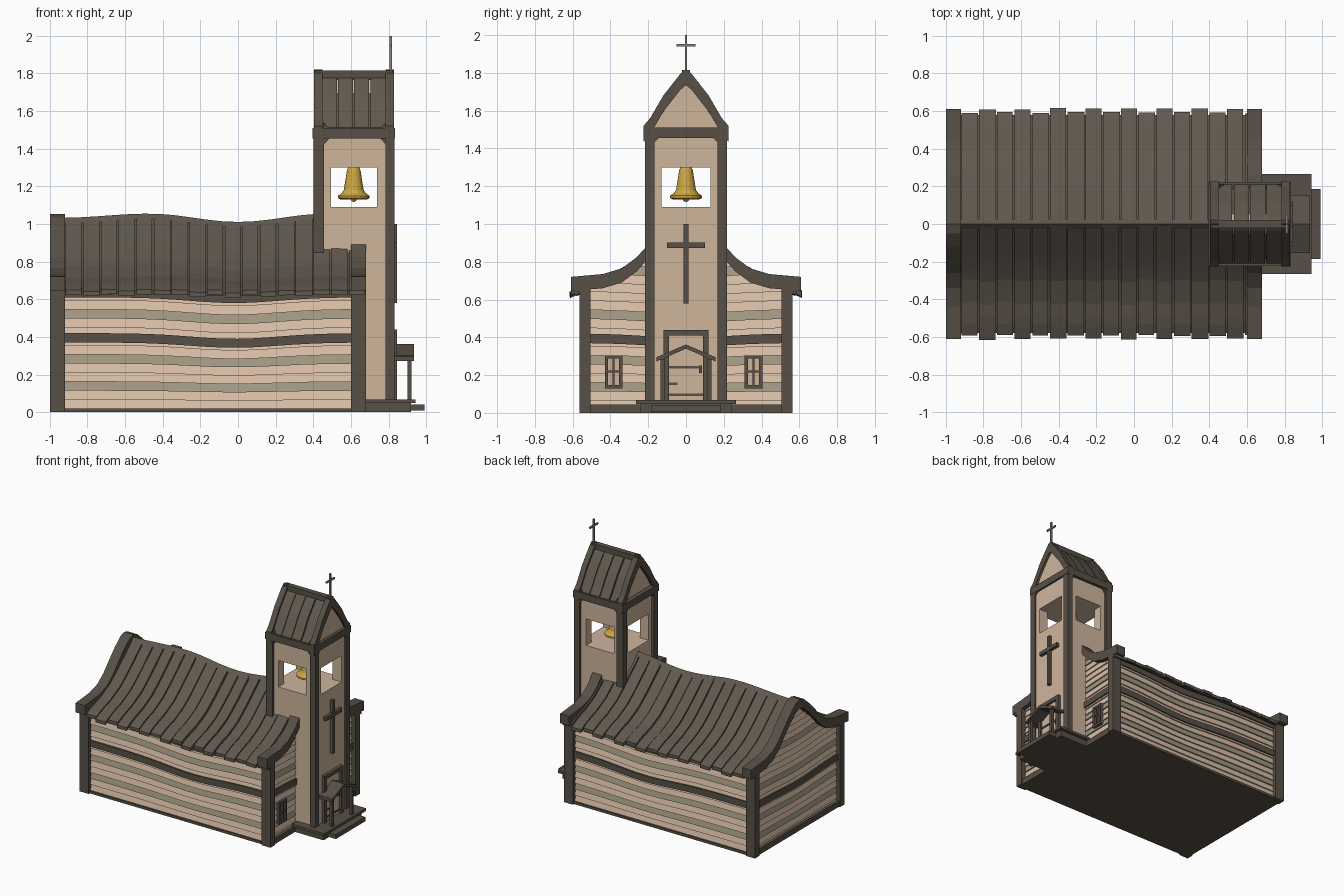
import bpy, bmesh, math, random

random.seed(4)
if "Cube" in bpy.data.objects:
    bpy.data.objects.remove(bpy.data.objects["Cube"])


def material(name, *rgb):
    m = bpy.data.materials.new(name)
    m.use_nodes = True
    m.diffuse_color = (*rgb, 1)
    node = m.node_tree.nodes["Principled BSDF"]
    node.inputs["Base Color"].default_value = (*rgb, 1)
    node.inputs["Roughness"].default_value = 0.9
    return m


TRIM = material("dark timber", 0.095, 0.08, 0.062)
ROOF = material("roof boards", 0.118, 0.098, 0.076)
PLASTER = material("tan plaster", 0.62, 0.46, 0.335)
TAN = material("tan siding", 0.70, 0.52, 0.39)
GREY = material("grey green siding", 0.36, 0.32, 0.225)
GOLD = material("bell gold", 0.62, 0.39, 0.06)
IRON = material("pale iron", 0.25, 0.215, 0.17)


def build(name, lofts):
    """One object from (rings, material) pairs; rings are equal-length loops."""
    bm = bmesh.new()
    mats = []
    for rings, mat in lofts:
        if mat not in mats:
            mats.append(mat)
        vs = [[bm.verts.new(p) for p in ring] for ring in rings]
        n = len(vs[0])
        faces = [bm.faces.new(vs[0]), bm.faces.new(vs[-1])]
        for a, b in zip(vs, vs[1:]):
            for i in range(n):
                j = (i + 1) % n
                faces.append(bm.faces.new((a[i], a[j], b[j], b[i])))
        for f in faces:
            f.material_index = mats.index(mat)
    bmesh.ops.recalc_face_normals(bm, faces=bm.faces)
    me = bpy.data.meshes.new(name)
    bm.to_mesh(me)
    bm.free()
    for m in mats:
        me.materials.append(m)
    ob = bpy.data.objects.new(name, me)
    bpy.context.collection.objects.link(ob)
    return ob


def block(x0, x1, y0, y1, z0, z1, mat=TRIM):
    return ([[(x0, y0, z), (x1, y0, z), (x1, y1, z), (x0, y1, z)] for z in (z0, z1)], mat)


def box(name, *args):
    return build(name, [block(*args)])


def interp(pts, t):
    for (a, u), (b, v) in zip(pts, pts[1:]):
        if t <= b:
            k = max(0, (t - a) / (b - a))
            return u + (v - u) * k
    return pts[-1][1]


def steps(a, b, n):
    return [a + (b - a) * i / n for i in range(n + 1)]


# Roof cross-sections as (distance from ridge, height)
SLOPE = [(0, 1.03), (0.1, 0.94), (0.2, 0.852), (0.3, 0.775), (0.42, 0.715), (0.52, 0.685), (0.61, 0.642)]
RAKE = [(0, 1.052), (0.05, 1.035), (0.12, 0.975), (0.2, 0.892), (0.26, 0.825),
        (0.34, 0.765), (0.44, 0.735), (0.61, 0.72)]
SPIRE = [(0, 1.82), (0.03, 1.795), (0.12, 1.68), (0.19, 1.56), (0.225, 1.52)]
PORCH = [(0, 0.362), (0.155, 0.295)]


def ridge_wave(x):
    return 0.022 * math.cos((x + 0.47) * math.pi / 0.47) * (1 if x > -0.47 else 0.5) + (0 if x > -0.47 else 0.011)


def wall_wave(x, z):
    return -0.03 * min(1, z / 0.4) * math.exp(-((x + 0.02) / 0.33) ** 2)


def rake(name, prof, x0, x1, thick, mat=TRIM):
    ys = [-y for y, z in reversed(prof)] + [y for y, z in prof[1:]]
    rings = []
    for y in ys:
        z = interp(prof, abs(y))
        rings.append([(x0, y, z), (x1, y, z), (x1, y, z - thick), (x0, y, z - thick)])
    return build(name, [(rings, mat)])


def boards(name, place, span, cap, rows):
    """Overlapping clapboards with every few rows painted grey green."""
    lofts = []
    h = 0.048
    for r in range(rows):
        z0 = 0.018 + r * h
        a, b = span(z0)
        if b - a < 0.03:
            continue
        rings = []
        for t in steps(a, b, 16):
            z1 = max(z0 + 0.002, min(z0 + h + 0.006, cap(t)))
            rings.append([place(t, 0.014, z0), place(t, 0.002, z1), place(t, -0.02, z1), place(t, -0.02, z0)])
        lofts.append((rings, GREY if r in (2, 5, 10, 15) else TAN))
    build(name, lofts)


# Floor and sills
box("floor", -0.99, 0.67, -0.55, 0.55, 0, 0.02, TRIM)
for x0, x1, name in ((-0.99, -0.94, "back_sill"), (0.62, 0.67, "front_sill")):
    box(name, x0, x1, -0.52, 0.52, 0.005, 0.045)

# Long walls: siding and sagging mid rail
for s, side in ((1, "left"), (-1, "right")):
    def on_wall(x, out, z):
        return (x, s * (0.525 + out), z + wall_wave(x, z))
    boards(side + "_wall_siding", on_wall, lambda z: (-0.94, 0.62), lambda t: 9, 13)
    rings = [[on_wall(x, o, z) for o, z in ((0, 0.37), (0.022, 0.37), (0.022, 0.42), (0, 0.42))]
             for x in steps(-0.94, 0.62, 20)]
    build(side + "_wall_rail", [(rings, TRIM)])
    rings = [[on_wall(x, o, z) for o, z in ((-0.02, 0.61), (0.02, 0.61), (0.02, 0.66), (-0.02, 0.66))]
             for x in steps(-0.94, 0.62, 20)]
    build(side + "_wall_plate", [(rings, TRIM)])
    for x in (-1, 0.6):
        build(side + "_corner_post", [block(x, x + 0.08, s * 0.505, s * 0.563, 0, 0.67)])

# Gable walls, clipped under the roof curve
def gable_span(z):
    y = 0.53
    while y > 0 and interp(SLOPE, y) - 0.02 < z + 0.004:
        y -= 0.01
    return -y, y


for s, x, end in ((1, 0.635, "front"), (-1, 0.96, "back")):
    def on_gable(y, out, z):
        return (s * (x + out), y, z - 0.022 * min(1, z / 0.4) * math.exp(-(y / 0.3) ** 2))
    boards(end + "_gable_siding", on_gable, gable_span, lambda y: interp(SLOPE, abs(y)) - 0.01, 21)
    rings = [[on_gable(y, o, z) for o, z in ((0, 0.37), (0.022, 0.37), (0.022, 0.42), (0, 0.42))]
             for y in steps(-0.52, 0.52, 20)]
    build(end + "_gable_rail", [(rings, TRIM)])

rake("back_rake", RAKE, -1, -0.92, 0.075)
rake("front_rake", RAKE, 0.6, 0.68, 0.075)


# Main roof: dark underlay and curved boards of uneven length
def roof_strip(x0, x1, s, reach, lift, thick):
    rings = []
    for y in steps(0, reach, 10):
        ring = []
        for x, d in ((x0, 0), (x1, 0), (x1, thick), (x0, thick)):
            z = interp(SLOPE, y) + ridge_wave(x) * (1 - 0.8 * y / 0.61)
            ring.append((x, s * y, z + lift - d))
        rings.append(ring)
    return rings


for s, side in ((1, "left"), (-1, "right")):
    lofts = []
    edges = steps(-0.92, 0.68, 17)
    for i, (a, b) in enumerate(zip(edges, edges[1:])):
        reach = (0.612 if i % 2 else 0.592) + random.uniform(-0.004, 0.004)
        lofts.append((roof_strip(a + 0.003, b - random.uniform(0.002, 0.008), s, reach,
                                 random.uniform(-0.005, 0.003), 0.025), ROOF))
        lofts.append((roof_strip(a, b, s, 0.58, -0.018, 0.015), TRIM))
    build(side + "_roof_boards", lofts)
rings = []
for x in steps(-0.92, 0.42, 16):
    z = 1.025 + ridge_wave(x)
    rings.append([(x, -0.025, z - 0.02), (x, 0, z + 0.008), (x, 0.025, z - 0.02)])
build("ridge_cap", [(rings, ROOF)])

# Bell tower: shaft, belfry pillars, head
parts = [block(0.42, 0.82, -0.2, 0.2, 0.02, 1.09, PLASTER), block(0.42, 0.82, -0.2, 0.2, 1.3, 1.5, PLASTER)]
for x0, x1 in ((0.42, 0.495), (0.74, 0.82)):
    for y0, y1 in ((-0.2, -0.13), (0.13, 0.2)):
        parts.append(block(x0, x1, y0, y1, 1.09, 1.3, PLASTER))
parts.append(([[(x, -0.19, 1.49), (x, 0.19, 1.49), (x, 0, 1.77)] for x in (0.43, 0.81)], PLASTER))
build("tower_body", parts)

# Tower frame: corner posts, head band, corner knees
frame = []
for s in (-1, 1):
    for x0, x1 in ((0.4, 0.457), (0.785, 0.832)):
        frame.append(block(x0, x1, s * 0.168, s * 0.218, 0.02, 1.5))
    frame.append(block(0.395, 0.835, s * 0.18, s * 0.224, 1.455, 1.51))
    for x, d in ((0.455, 0.035), (0.787, -0.035)):
        frame.append(([[(x, y, 1.42), (x, y, 1.46), (x + d, y, 1.46)] for y in (s * 0.195, s * 0.215)], TRIM))
        frame.append(([[(x, y, 1.54), (x, y, 1.5), (x + d, y, 1.5)] for y in (s * 0.18, s * 0.21)], TRIM))
    for x0, x1 in ((0.402, 0.43), (0.81, 0.83)):
        frame.append(([[(x, s * 0.17, 1.43), (x, s * 0.17, 1.46), (x, s * 0.14, 1.46)] for x in (x0, x1)], TRIM))
for x0, x1 in ((0.395, 0.43), (0.805, 0.835)):
    frame.append(block(x0, x1, -0.22, 0.22, 1.455, 1.51))
build("tower_frame", frame)

# Tower roof
rake("tower_back_rake", SPIRE, 0.405, 0.45, 0.085)
rake("tower_front_rake", SPIRE, 0.785, 0.828, 0.085)
box("tower_ridge", 0.41, 0.825, -0.022, 0.022, 1.765, 1.815)
for s, side in ((1, "left"), (-1, "right")):
    lofts = []
    edges = steps(0.445, 0.79, 4)
    for a, b in zip(edges, edges[1:]):
        gap = random.uniform(0.004, 0.01)
        rings = []
        for y in steps(0, 0.21, 6):
            z = interp(SPIRE, y) - 0.025
            rings.append([(a, s * y, z), (b - gap, s * y, z), (b - gap, s * y, z - 0.04), (a, s * y, z - 0.04)])
        lofts.append((rings, ROOF))
    lofts.append(([[(x, 0, 1.765), (x, s * 0.2, 1.49), (x, 0, 1.49)] for x in (0.44, 0.795)], TRIM))
    build("tower_%s_roof_boards" % side, lofts)

# Crosses
build("spire_cross", [block(0.806, 0.818, -0.006, 0.006, 1.8, 2, IRON),
                      block(0.806, 0.818, -0.05, 0.05, 1.94, 1.953, IRON)])
build("wall_cross", [block(0.815, 0.845, -0.013, 0.013, 0.58, 1.0), block(0.815, 0.845, -0.1, 0.1, 0.872, 0.902)])

# Bell and clapper
profile = [(0.012, 1.305), (0.03, 1.3), (0.036, 1.285), (0.043, 1.24), (0.053, 1.18), (0.065, 1.162),
           (0.084, 1.15), (0.084, 1.138), (0.07, 1.13), (0.03, 1.135)]
rings = [[(0.615 + r * math.cos(a * math.tau / 16), r * math.sin(a * math.tau / 16), z) for a in range(16)]
         for r, z in profile]
build("bell", [(rings, GOLD)])
bpy.ops.mesh.primitive_uv_sphere_add(segments=10, ring_count=6, radius=0.018, location=(0.615, 0, 1.135))
bpy.context.object.name = "clapper"
bpy.context.object.data.materials.append(GOLD)

# Porch: steps, posts, little gabled canopy
box("porch_deck", 0.66, 0.942, -0.265, 0.265, 0.048, 0.068)
box("porch_base", 0.66, 0.92, -0.24, 0.24, 0, 0.048)
box("porch_step", 0.9, 0.99, -0.185, 0.185, 0.008, 0.042)
rake("canopy", PORCH, 0.82, 0.935, 0.022)
for s, side in ((1, "left"), (-1, "right")):
    build(side + "_canopy_post", [block(0.9, 0.922, s * 0.112, s * 0.134, 0.06, 0.3)])
    build(side + "_canopy_beam", [block(0.82, 0.93, s * 0.11, s * 0.145, 0.28, 0.3)])

# Door with frame, hinges and handle
build("door_frame", [block(0.815, 0.845, -0.118, -0.09, 0.06, 0.44), block(0.815, 0.845, 0.09, 0.118, 0.06, 0.44),
                     block(0.815, 0.845, -0.118, 0.118, 0.41, 0.44)])
box("door", 0.815, 0.827, -0.09, 0.09, 0.06, 0.41, PLASTER)
build("door_ironwork", [block(0.82, 0.834, -0.09, 0.08, 0.235, 0.248), block(0.82, 0.834, -0.09, -0.045, 0.148, 0.16),
                        block(0.82, 0.836, 0.07, 0.085, 0.21, 0.25), block(0.82, 0.834, -0.09, 0.09, 0.09, 0.102)])

# Gable windows
for y, side in ((0.357, "left"), (-0.383, "right")):
    w = 0.047
    bars = [block(0.63, 0.668, y + a, y + b, 0.13, 0.305)
            for a, b in ((-w, -w + 0.018), (-0.005, 0.005), (w - 0.018, w))]
    bars += [block(0.63, 0.668, y - w, y + w, z, z + t) for z, t in ((0.13, 0.018), (0.215, 0.01), (0.287, 0.018))]
    bars.append(block(0.63, 0.654, y - w, y + w, 0.13, 0.305, PLASTER))
    build(side + "_window", bars)
